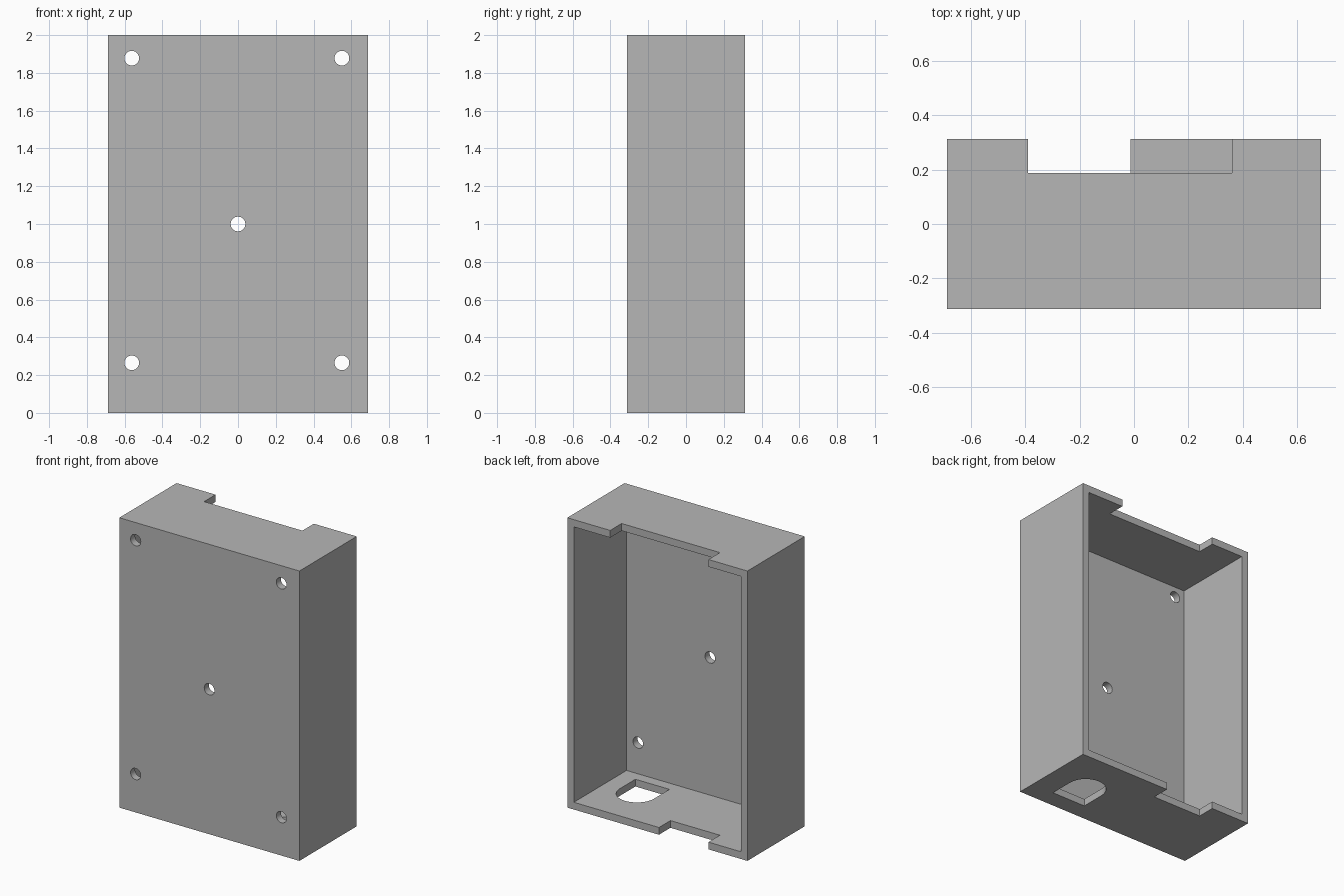
import bpy, bmesh, math

W, D, H, T = 1.375, 0.625, 2.0, 0.05   # outer size and wall thickness

old = bpy.data.objects.get("Cube")
if old:
    bpy.data.objects.remove(old, do_unlink=True)

grey = bpy.data.materials.new("plain grey")
grey.use_nodes = True
grey.diffuse_color = (0.47, 0.47, 0.47, 1)
grey.node_tree.nodes["Principled BSDF"].inputs["Base Color"].default_value = grey.diffuse_color


def prism(name, outline, axis, low, high):
    """Extrude a 2D outline along 'y' (outline in x, z) or 'z' (outline in x, y)."""
    place = (lambda a, b, c: (a, c, b)) if axis == "y" else (lambda a, b, c: (a, b, c))
    bm = bmesh.new()
    bottom = bm.faces.new([bm.verts.new(place(a, b, low)) for a, b in outline])
    new = bmesh.ops.extrude_face_region(bm, geom=[bottom])["geom"]
    shift = place(0, 0, high - low)
    bmesh.ops.translate(bm, vec=shift, verts=[v for v in new if isinstance(v, bmesh.types.BMVert)])
    bmesh.ops.recalc_face_normals(bm, faces=bm.faces)
    mesh = bpy.data.meshes.new(name)
    bm.to_mesh(mesh)
    bm.free()
    mesh.materials.append(grey)
    obj = bpy.data.objects.new(name, mesh)
    bpy.context.collection.objects.link(obj)
    return obj


def rect(x0, x1, y0, y1):
    return [(x0, y0), (x1, y0), (x1, y1), (x0, y1)]


def arc(cx, cy, r, sweep, count):
    return [(cx + r * math.cos(sweep * i / count), cy + r * math.sin(sweep * i / count))
            for i in range(count + 1)]


# Solid block for the enclosure
case = prism("enclosure", rect(-W / 2, W / 2, -D / 2, D / 2), "z", 0, H)

# Cavity open to the back
cutters = [prism("cavity_cutter", rect(T - W / 2, W / 2 - T, T, H - T), "y", T - D / 2, D)]

# Cable notches in the back edges of the top and bottom walls
cutters.append(prism("top_notch_cutter", rect(-0.39, 0.36, 0.1875, D), "z", H - 2 * T, H + T))
cutters.append(prism("bottom_notch_cutter", rect(-0.39, -0.0125, 0.1875, D), "z", -T, 2 * T))

# D-shaped opening in the floor
cx, cy, r = 0.3875, -0.0185, 0.13
d_shape = arc(cx, cy, r, math.pi, 24) + [(cx - r, -0.1875), (cx + r, -0.1875)]
cutters.append(prism("floor_opening_cutter", d_shape, "z", -T, 2 * T))

# Screw holes through the front wall
centres = [(x, z) for x in (-0.5625, 0.55) for z in (0.265, 1.878)] + [(0, 1)]
for x, z in centres:
    ring = arc(x, z, 0.039, 2 * math.pi, 32)[:-1]
    cutters.append(prism("screw_hole_cutter", ring, "y", -D, 2 * T - D / 2))

# Apply every cut and discard the cutters
bpy.context.view_layer.objects.active = case
for cutter in cutters:
    cutter.hide_render = True
    mod = case.modifiers.new("cut", "BOOLEAN")
    mod.operation, mod.solver, mod.object = "DIFFERENCE", "EXACT", cutter
    bpy.ops.object.modifier_apply(modifier=mod.name)
    bpy.data.objects.remove(cutter, do_unlink=True)

# Smooth the round hole walls, keep the box edges sharp
bpy.ops.object.select_all(action="DESELECT")
case.select_set(True)
bpy.ops.object.shade_smooth_by_angle(angle=math.radians(30))
